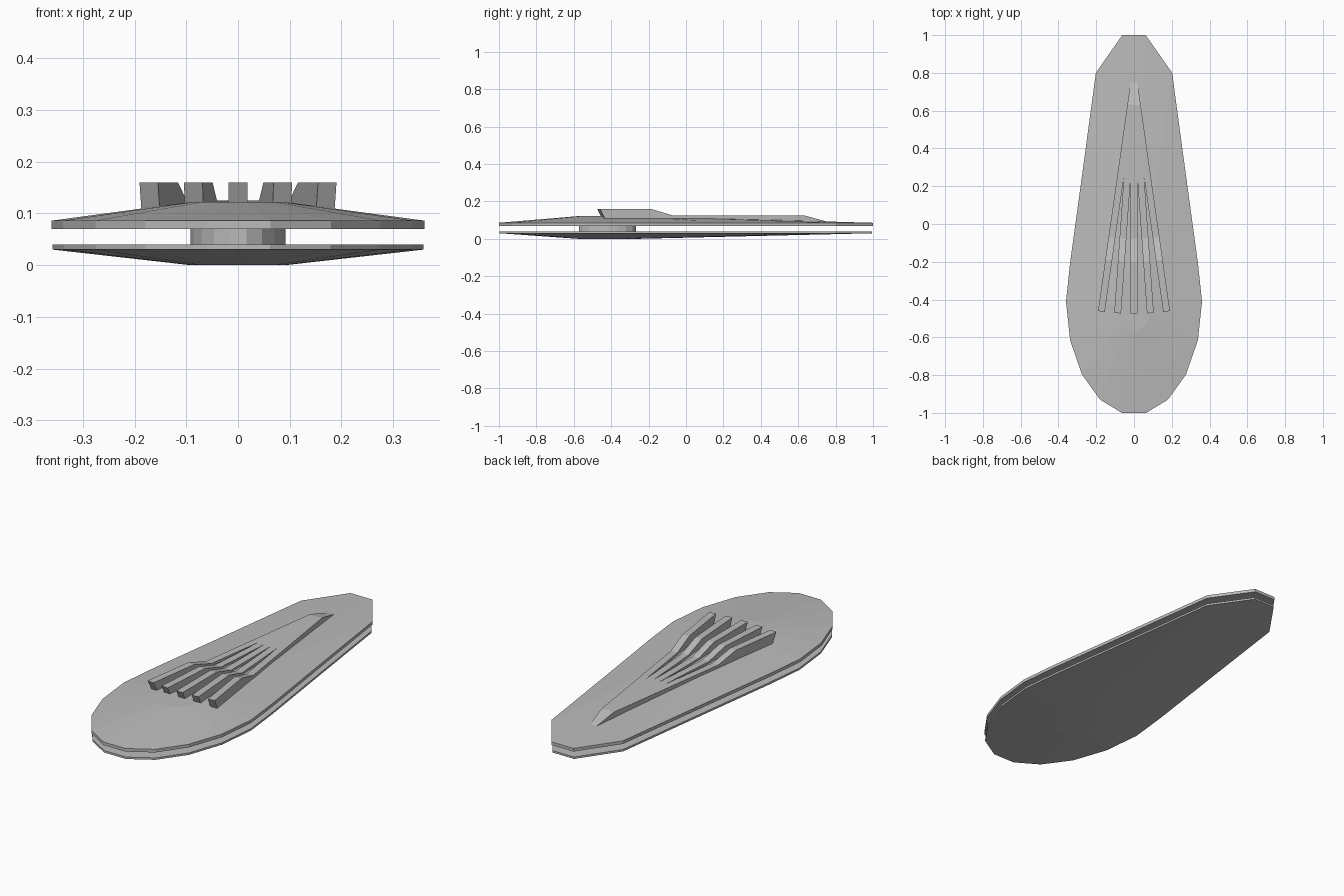
import bpy, bmesh, math
from mathutils import Matrix

cube = bpy.data.objects.get("Cube")
if cube:
    bpy.data.objects.remove(cube, do_unlink=True)

grey = bpy.data.materials.new("plain grey")
grey.use_nodes = True
grey.diffuse_color = (0.5, 0.5, 0.5, 1)
grey.node_tree.nodes["Principled BSDF"].inputs["Base Color"].default_value = (0.5, 0.5, 0.5, 1)

SIDES = 18
CENTRE = -0.41


def finish(name, bm):
    bmesh.ops.recalc_face_normals(bm, faces=bm.faces)
    mesh = bpy.data.meshes.new(name)
    bm.to_mesh(mesh)
    bm.free()
    mesh.materials.append(grey)
    obj = bpy.data.objects.new(name, mesh)
    bpy.context.collection.objects.link(obj)
    return obj


def ellipse(rx, ry, cy=CENTRE):
    return [(rx * math.cos(math.tau * i / SIDES), cy + ry * math.sin(math.tau * i / SIDES))
            for i in range(SIDES)]


def hull_outline(scale=1.0):
    """Rounded nose with the back of the ellipse drawn out into a long tail."""
    pts = ellipse(0.36, 0.6)
    tail = {2: (0.272, 0.28), 3: (0.202, 0.8), 4: (0.062, 1.0)}
    for i, (x, y) in tail.items():
        pts[i] = (x, y)
        pts[SIDES // 2 - i] = (-x, y)
    return [(x * scale, y * scale) for x, y in pts]


def loft(name, rings):
    """Skin a stack of (outline, height) rings and close both ends."""
    bm = bmesh.new()
    loops = [[bm.verts.new((x, y, z)) for x, y in pts] for pts, z in rings]
    for a, b in zip(loops, loops[1:]):
        for i in range(SIDES):
            j = (i + 1) % SIDES
            bm.faces.new((a[i], a[j], b[j], b[i]))
    bm.faces.new(loops[0])
    bm.faces.new(loops[-1])
    return finish(name, bm)


# Two shallow shells joined by an oval pylon
core = ellipse(0.092, 0.154, -0.42)
upper, lower = hull_outline(), hull_outline(0.995)
loft("upper_hull", [(upper, 0.07), (upper, 0.086), (core, 0.122)])
loft("lower_hull", [(core, 0.0), (lower, 0.03), (lower, 0.04)])
loft("pylon", [(core, 0.035), (core, 0.075)])

# Five stepped fins fanning out from a shared point near the tail
APEX = 0.75
PROFILE = [(-0.475, 0.16), (-0.2, 0.16), (-0.08, 0.125), (0.63, 0.125),
           (0.76, 0.09), (0.74, 0.08), (-0.445, 0.1)]
for name, offset in (("outer_right_fin", -2), ("inner_right_fin", -1), ("centre_fin", 0),
                     ("inner_left_fin", 1), ("outer_left_fin", 2)):
    bm = bmesh.new()
    face = bm.faces.new([bm.verts.new((-0.018, y - APEX, z)) for y, z in PROFILE])
    side = bmesh.ops.extrude_face_region(bm, geom=[face])["geom"]
    bmesh.ops.translate(bm, vec=(0.036, 0, 0),
                        verts=[v for v in side if isinstance(v, bmesh.types.BMVert)])
    turn = Matrix.Translation((0, APEX, 0)) @ Matrix.Rotation(math.radians(4.05 * offset), 4, "Z")
    bmesh.ops.transform(bm, matrix=turn, verts=bm.verts)
    finish(name, bm)
